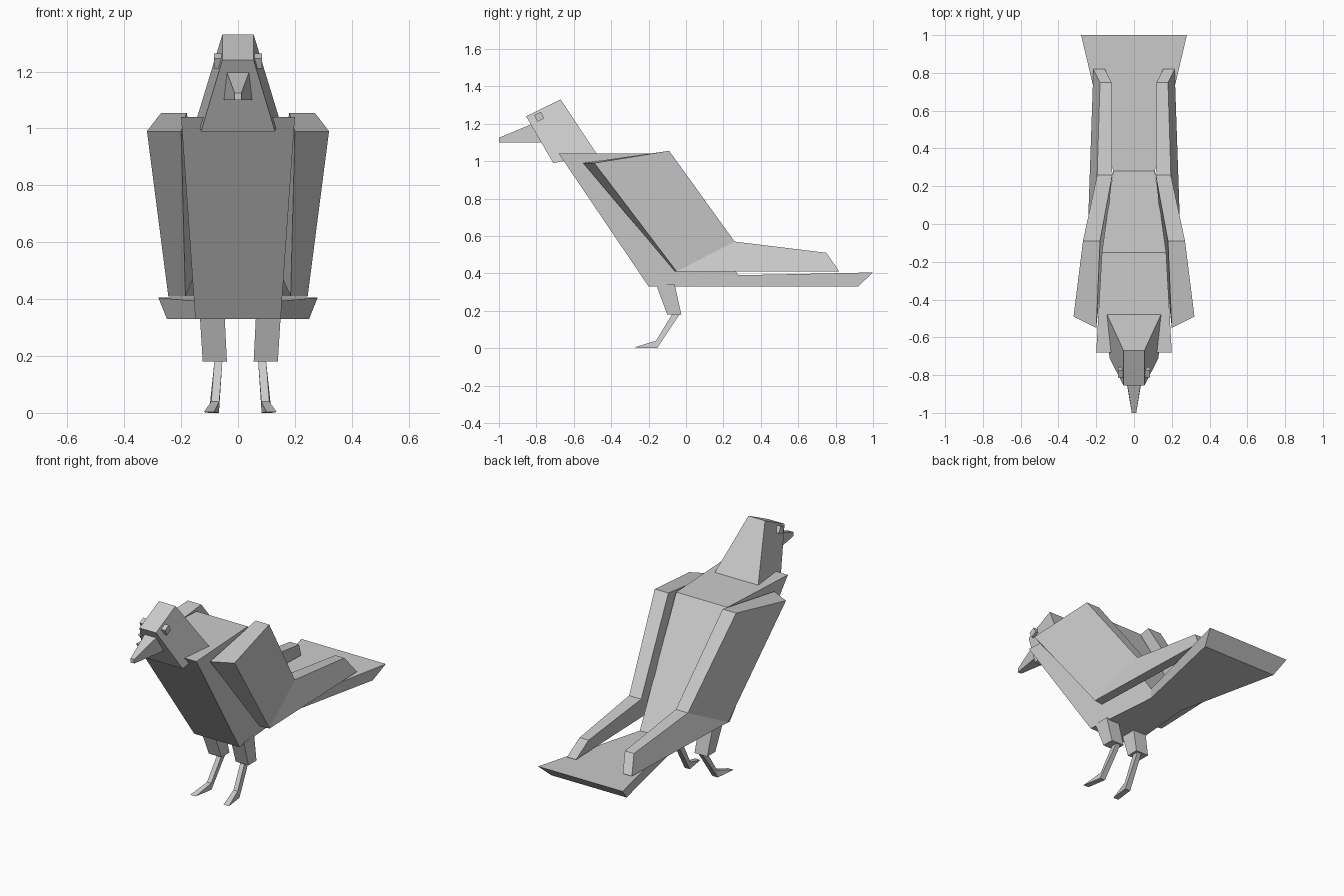
import bpy
import bmesh
from math import radians
from mathutils import Matrix

default_cube = bpy.data.objects.get("Cube")
if default_cube:
    bpy.data.objects.remove(default_cube, do_unlink=True)

# One plain material for the whole bird
grey = bpy.data.materials.new("light grey")
grey.use_nodes = True
grey.diffuse_color = (0.6, 0.6, 0.6, 1)
grey.node_tree.nodes["Principled BSDF"].inputs["Base Color"].default_value = (0.6, 0.6, 0.6, 1)


def finish(name, bm):
    """Turn a bmesh into a flat shaded object."""
    bmesh.ops.recalc_face_normals(bm, faces=bm.faces)
    mesh = bpy.data.meshes.new(name)
    bm.to_mesh(mesh)
    bm.free()
    mesh.materials.append(grey)
    obj = bpy.data.objects.new(name, mesh)
    bpy.context.scene.collection.objects.link(obj)
    return obj


def slab(name, profile, caps, side=1, shift=0.0):
    """Join an inner and an outer side outline.
    Each profile point is (inner x, inner y, outer x, outer y, z)."""
    bm = bmesh.new()
    inner = [bm.verts.new((side * p[0] + shift, p[1], p[4])) for p in profile]
    outer = [bm.verts.new((side * p[2] + shift, p[3], p[4])) for p in profile]
    count = len(profile)
    for i in range(count):
        j = (i + 1) % count
        bm.faces.new((inner[i], inner[j], outer[j], outer[i]))
    for cap in caps:
        bm.faces.new([inner[i] for i in cap])
        bm.faces.new([outer[i] for i in cap])
    return finish(name, bm)


def centred(name, outline, caps):
    """Symmetric part from points (half width, y, z)."""
    return slab(name, [(-w, y, w, y, z) for w, y, z in outline], caps)


QUAD = [(0, 1, 2, 3)]

# Torso and fanned tail in one shell
centred("body_and_tail", [
    (0.20, -0.68, 1.04), (0.17, -0.15, 1.04), (0.11, 0.28, 0.39),
    (0.28, 1.0, 0.405), (0.25, 0.92, 0.33), (0.11, 0.28, 0.33),
    (0.15, -0.2, 0.33)], [(0, 1, 2, 6), (2, 5, 6), (2, 3, 4, 5)])

# Head: crown, face, and a base sunk into the chest
centred("head", [
    (0.055, -0.67, 1.33), (0.055, -0.855, 1.24),
    (0.13, -0.71, 0.99), (0.145, -0.475, 1.035)], QUAD)

# Beak
centred("beak", [
    (0.04, -0.82, 1.2), (0.012, -1.0, 1.125),
    (0.012, -1.0, 1.1), (0.05, -0.77, 1.1)], QUAD)

# Folded wing: shoulder, back edge, then the long flight feathers
wing = [
    (0.20, -0.55, 0.32, -0.49, 0.99), (0.18, -0.09, 0.27, -0.09, 1.055),
    (0.115, 0.26, 0.195, 0.26, 0.57), (0.12, 0.75, 0.18, 0.75, 0.51),
    (0.155, 0.82, 0.215, 0.82, 0.41), (0.185, -0.06, 0.245, -0.05, 0.41)]
thigh = [
    (0.055, -0.16, 0.142, -0.16, 0.34), (0.055, -0.06, 0.142, -0.06, 0.34),
    (0.047, -0.025, 0.132, -0.025, 0.18), (0.047, -0.10, 0.132, -0.10, 0.18)]
shin = [
    (0.063, -0.075, 0.091, -0.075, 0.18), (0.074, -0.16, 0.102, -0.16, 0.04),
    (0.092, -0.28, 0.128, -0.28, 0.003), (0.075, -0.155, 0.11, -0.155, 0.0),
    (0.063, -0.035, 0.091, -0.035, 0.18)]
LEG_SHIFT = 0.008

for label, side in (("left", 1), ("right", -1)):
    slab(label + "_wing", wing, [(0, 1, 2, 5), (2, 3, 4, 5)], side)
    slab(label + "_thigh", thigh, QUAD, side, LEG_SHIFT)
    slab(label + "_shin_and_foot", shin, [(0, 1, 3, 4), (1, 2, 3)], side, LEG_SHIFT)

    # Small block eye, tilted with the face
    eye = bmesh.new()
    bmesh.ops.create_cube(eye, size=1, matrix=(
        Matrix.Translation((side * 0.07, -0.785, 1.237))
        @ Matrix.Rotation(radians(27), 4, "X")
        @ Matrix.Diagonal((0.03, 0.04, 0.04, 1))))
    finish(label + "_eye", eye)
